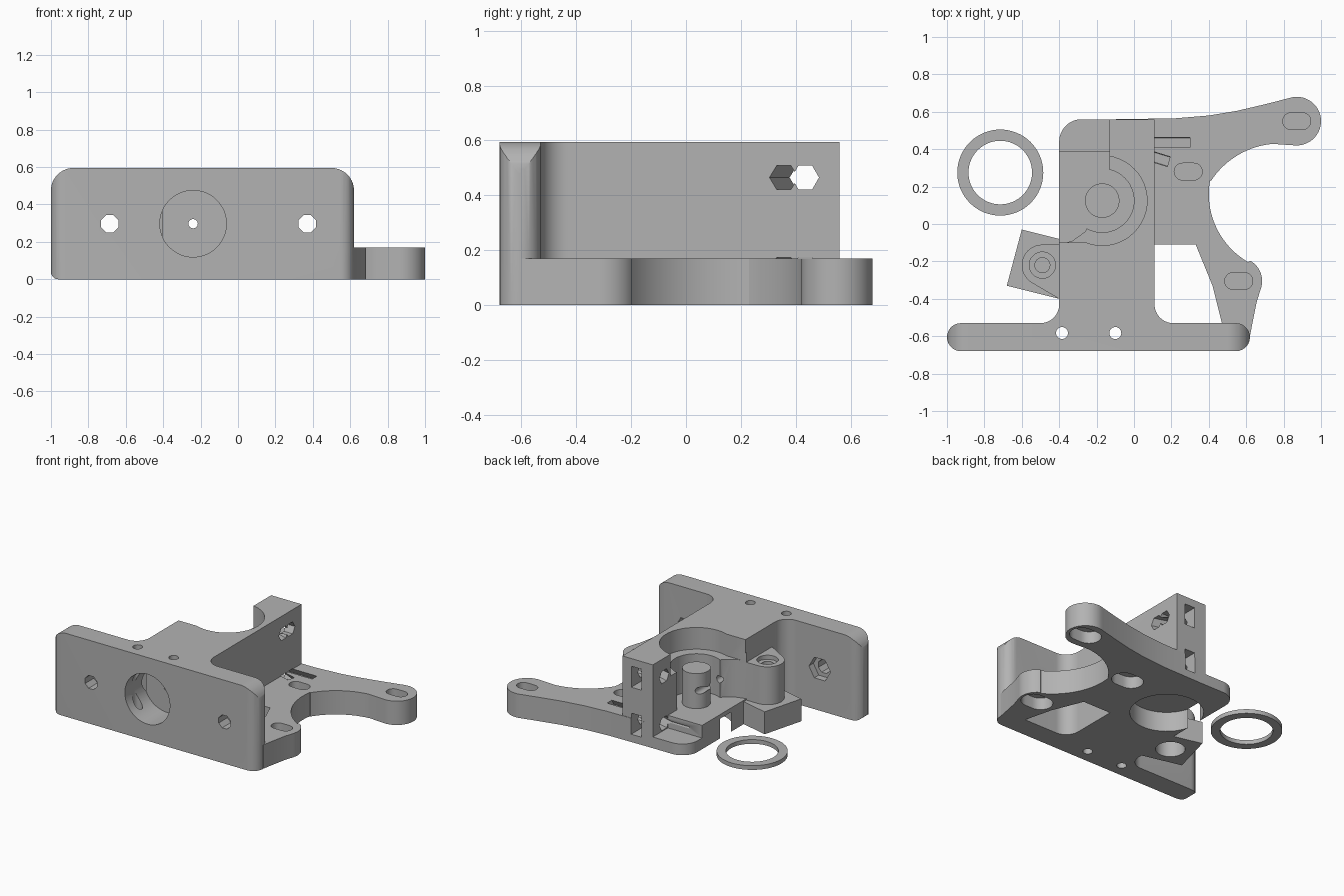
import bpy, bmesh, math
from math import cos, sin, radians
from mathutils import Matrix, Vector

if "Cube" in bpy.data.objects:
    bpy.data.objects.remove(bpy.data.objects["Cube"], do_unlink=True)

grey = bpy.data.materials.new("printed_grey")
grey.use_nodes = True
grey.diffuse_color = (0.45, 0.45, 0.45, 1)
grey.node_tree.nodes["Principled BSDF"].inputs["Base Color"].default_value = (0.45, 0.45, 0.45, 1)


def arc(cx, cy, r, a0, a1, n=14):
    """Points along an arc, angles in degrees."""
    angles = [radians(a0 + (a1 - a0) * i / n) for i in range(n + 1)]
    return [(cx + r * cos(a), cy + r * sin(a)) for a in angles]


def circle(cx, cy, r, n=48):
    return arc(cx, cy, r, 0, 360 - 360 / n, n - 1)


def stadium(cx, cy, half, r):
    return arc(cx + half, cy, r, -90, 90) + arc(cx - half, cy, r, 90, 270)


def rect(x0, x1, y0, y1):
    return [(x0, y0), (x1, y0), (x1, y1), (x0, y1)]


def prism(name, points, lo, hi, axis="z"):
    """Extrude a closed outline: (x,y) along z, (x,z) along y, or (y,z) along x."""
    place = {"z": lambda p, h: (p[0], p[1], h),
             "y": lambda p, h: (p[0], h, p[1]),
             "x": lambda p, h: (h, p[0], p[1])}[axis]
    bm = bmesh.new()
    face = bm.faces.new([bm.verts.new(place(p, lo)) for p in points])
    new = bmesh.ops.extrude_face_region(bm, geom=[face])["geom"]
    shift = Vector(place((0, 0), hi - lo))
    bmesh.ops.translate(bm, vec=shift, verts=[v for v in new if isinstance(v, bmesh.types.BMVert)])
    bmesh.ops.recalc_face_normals(bm, faces=bm.faces)
    mesh = bpy.data.meshes.new(name)
    bm.to_mesh(mesh)
    bm.free()
    mesh.materials.append(grey)
    ob = bpy.data.objects.new(name, mesh)
    bpy.context.scene.collection.objects.link(ob)
    return ob


def combine(target, tools, operation="DIFFERENCE"):
    """Apply a boolean for each tool, then delete the tools."""
    for tool in tools:
        mod = target.modifiers.new("boolean", "BOOLEAN")
        mod.operation, mod.solver, mod.object = operation, "EXACT", tool
        bpy.context.view_layer.update()
        deps = bpy.context.evaluated_depsgraph_get()
        mesh = bpy.data.meshes.new_from_object(target.evaluated_get(deps))
        target.modifiers.clear()
        target.data = mesh
        bpy.data.objects.remove(tool, do_unlink=True)


def cut(points, lo, hi, axis="z"):
    ob = prism("cutter", points, lo, hi, axis)
    ob.hide_render = True
    return ob


TOP = 0.595
BORE = (-0.17, 0.125)
HINGE = (-0.49, -0.22)

# Main block with rounded back corner and fillets into the front plate
block = prism("extruder_body",
              [(0.11, 0.56)] + arc(-0.28, 0.44, 0.12, 90, 180)
              + arc(-0.50, -0.43, 0.10, 0, -90) + [(-0.50, -0.60), (0.21, -0.60)]
              + arc(0.21, -0.43, 0.10, 270, 180), 0, TOP)

# Front mounting plate: rounded in plan and in elevation
plate = prism("plate", arc(0.545, -0.605, 0.075, -90, 90) + arc(-0.925, -0.605, 0.075, 90, 270), 0, TOP)
face_outline = prism("plate_outline",
                     [(0.62, 0)] + arc(0.50, TOP - 0.12, 0.12, 0, 90)
                     + arc(-0.88, TOP - 0.12, 0.12, 90, 180) + arc(-0.96, 0.04, 0.04, 180, 270),
                     -0.8, -0.4, "y")
combine(plate, [face_outline], "INTERSECT")

# Motor mount base with two lobes and concave edge
base = prism("motor_base",
             [(-0.1, -0.60), (-0.1, 0.56), (0.22, 0.565), (0.40, 0.58), (0.55, 0.605), (0.70, 0.64)]
             + arc(0.87, 0.55, 0.13, 110, -95, 24) + arc(0.78, -0.01, 0.44, 95, 147)
             + arc(0.82, 0.16, 0.42, 170, 240) + arc(0.56, -0.305, 0.125, 60, -20)
             + [(0.655, -0.42), (0.635, -0.52), (0.62, -0.60)], 0, 0.17)
combine(base, [cut([(0.0, -0.11), (0.33, -0.11), (0.42, -0.33), (0.47, -0.53), (0.0, -0.53)], -0.1, 0.3)])
combine(block, [plate, base], "UNION")

# Idler clearance, bearing seats and open back corner
combine(block, [
    cut(circle(*BORE, 0.24), 0.44, 0.8),
    cut(rect(-0.7, -0.25, -0.10, 0.7), 0.44, 0.8),
    cut(rect(-0.7, -0.13, 0.12, 0.7), 0.17, 0.8),
    cut(circle(*BORE, 0.17), 0.17, 0.5),
    cut([(-0.7, -0.11), (-0.40, -0.11), (-0.33, -0.09), (-0.26, -0.04), (-0.22, 0.04),
         (-0.20, 0.2), (-0.7, 0.2)], 0.17, 0.5),
    cut(rect(-0.7, -0.13, 0.39, 0.7), 0.08, 0.3),
    cut(circle(*BORE, 0.238), -0.1, 0.14),
])

# Hinge block and boss
hinge = prism("hinge", [(-0.60, -0.03), (-0.68, -0.33), (-0.40, -0.40), (-0.35, -0.40),
                        (-0.35, -0.09), (-0.40, -0.08)], 0, 0.16)
boss = prism("boss", arc(*HINGE, 0.11, 90, 240) + [(-0.40, -0.40), (-0.36, -0.40), (-0.36, -0.11)], 0.1, 0.43)
combine(hinge, [boss], "UNION")
combine(block, [hinge], "UNION")
combine(block, [
    cut(circle(*HINGE, 0.07), 0.40, 0.6),
    cut(circle(*HINGE, 0.04), 0.20, 0.6),
    cut(circle(*HINGE, 0.095), -0.1, 0.14),
])

# Nozzle socket, filament path and vertical retaining screws
combine(block, [cut(circle(-0.24, 0.297, 0.178), -0.8, -0.46, "y"),
                cut(circle(-0.24, 0.297, 0.025, 16), -0.8, 0.8, "y")])
combine(block, [cut(circle(x, -0.583, 0.032, 24), -0.1, 0.8) for x in (-0.385, -0.10)])

# Plate screws with hexagonal nut traps at the rear
for x in (-0.685, 0.37):
    combine(block, [cut(arc(x, 0.297, 0.05, 22.5, 337.5, 7), -0.8, -0.4, "y"),
                    cut(circle(x, 0.297, 0.085, 6), -0.58, -0.45, "y")])

# Tension bolt channels (straight and tilted) with nut slots in the rear tower
for z in (0.13, 0.465):
    tilted = cut(circle(0, z, 0.05, 6), -0.10, 0.33, "x")
    tilted.matrix_world = Matrix.Translation((-0.13, 0.43, 0)) @ Matrix.Rotation(radians(-17), 4, "Z")
    combine(block, [cut(circle(0.435, z, 0.05, 6), -0.3, 0.30, "x"), tilted,
                    cut(rect(-0.04, 0.04, z - 0.075, z + 0.075), 0.38, 0.7, "y")])

# Motor slots, recessed from below with a thin web left between
for x, y in ((0.87, 0.55), (0.29, 0.28), (0.56, -0.305)):
    combine(block, [cut(stadium(x, y, 0.03, 0.045), 0.10, 0.3),
                    cut(stadium(x, y, 0.03, 0.08), -0.1, 0.085)])

# Central post and loose spacer ring
post = prism("drive_post", circle(*BORE, 0.092), 0.15, 0.42)
combine(post, [cut(circle(-0.24, 0.297, 0.025, 16), -0.8, 0.8, "y")])
ring = prism("spacer_ring", circle(-0.715, 0.275, 0.23, 64), 0, 0.03)
combine(ring, [cut(circle(-0.715, 0.275, 0.17, 64), -0.1, 0.1)])

# Smooth curved walls, keep edges sharp
for ob in (block, post, ring):
    bpy.ops.object.select_all(action="DESELECT")
    ob.select_set(True)
    bpy.context.view_layer.objects.active = ob
    bpy.ops.object.shade_smooth_by_angle(angle=radians(30))
